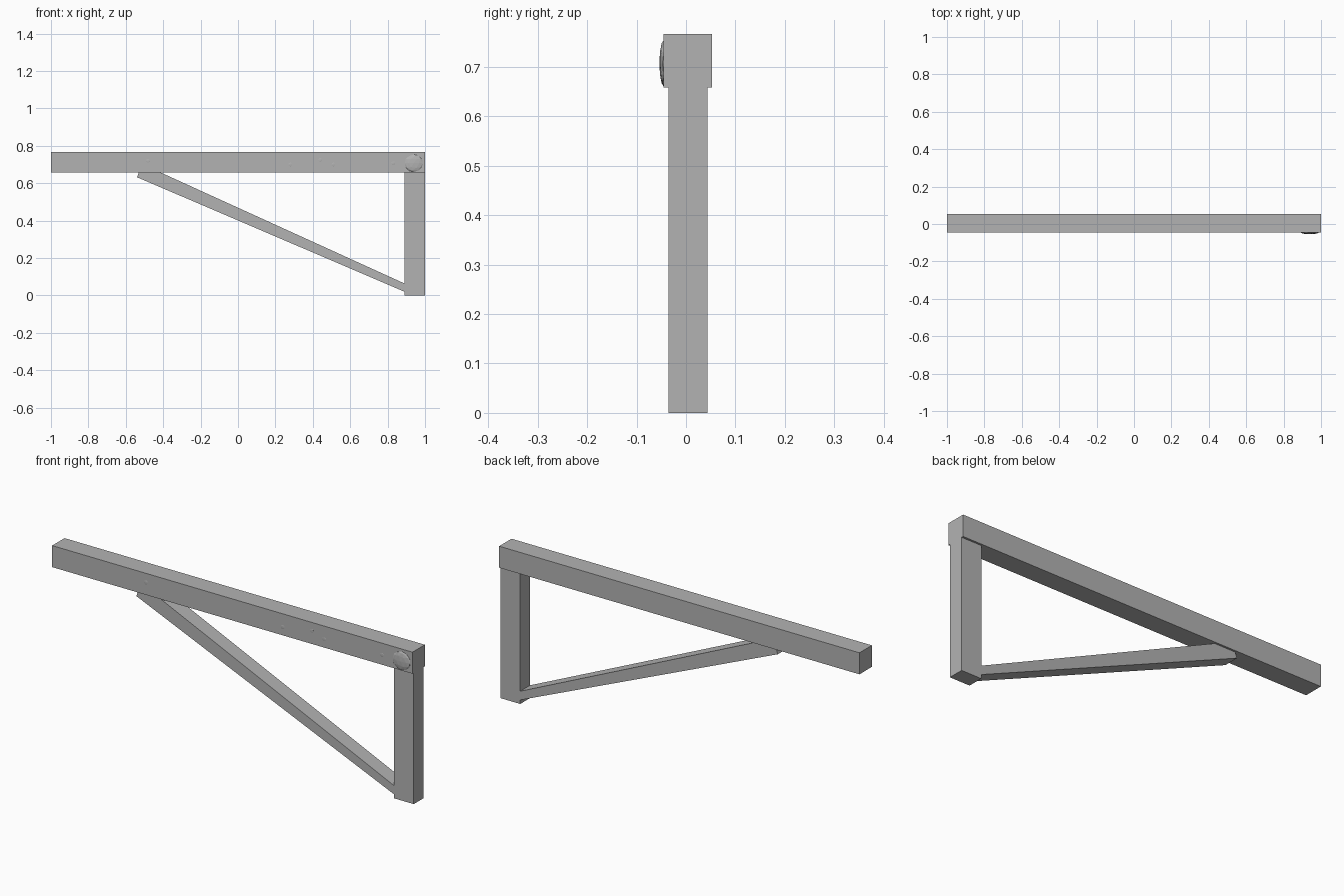
import bpy, bmesh, math
from mathutils import Matrix, Vector

cube = bpy.data.objects.get("Cube")
if cube:
    bpy.data.objects.remove(cube)

# Single grey finish
grey = bpy.data.materials.new("plain grey")
grey.use_nodes = True
colour = (0.45, 0.45, 0.45, 1)
grey.diffuse_color = colour
grey.node_tree.nodes["Principled BSDF"].inputs["Base Color"].default_value = colour


def finish(name, bm):
    bmesh.ops.recalc_face_normals(bm, faces=bm.faces)
    mesh = bpy.data.meshes.new(name)
    bm.to_mesh(mesh)
    bm.free()
    mesh.materials.append(grey)
    obj = bpy.data.objects.new(name, mesh)
    bpy.context.collection.objects.link(obj)
    return obj


def timber(name, outline, y0, y1):
    """Extrude an x-z outline from front y0 to back y1."""
    bm = bmesh.new()
    face = bm.faces.new([bm.verts.new((x, y0, z)) for x, z in outline])
    out = bmesh.ops.extrude_face_region(bm, geom=[face])
    moved = [v for v in out["geom"] if isinstance(v, bmesh.types.BMVert)]
    bmesh.ops.translate(bm, verts=moved, vec=(0, y1 - y0, 0))
    return finish(name, bm)


def rect(x0, x1, z0, z1):
    return [(x0, z0), (x1, z0), (x1, z1), (x0, z1)]


BEAM_FRONT, BEAM_BACK, BEAM_LOW, BEAM_TOP = -0.045, 0.053, 0.658, 0.766
POST_FRONT, POST_BACK = -0.035, 0.043

# Main timbers
timber("top_beam", rect(-1, 1, BEAM_LOW, BEAM_TOP), BEAM_FRONT, BEAM_BACK)
timber("post", rect(0.89, 1, 0, BEAM_LOW), POST_FRONT, POST_BACK)
timber("diagonal_brace",
       [(-0.54, 0.632), (0.89, 0.02), (0.89, 0.064), (-0.415, BEAM_LOW),
        (-0.53, BEAM_LOW)], POST_FRONT, POST_BACK)


# Shallow raised knots on the beam's front face
def knot(name, x, z, rx, rz, depth):
    bm = bmesh.new()
    place = Matrix.Translation((x, BEAM_FRONT, z)) @ Matrix.Diagonal((rx, depth, rz, 1))
    bmesh.ops.create_icosphere(bm, subdivisions=2, radius=1, matrix=place)
    bmesh.ops.bisect_plane(bm, geom=bm.verts[:] + bm.edges[:] + bm.faces[:],
                           plane_co=(0, BEAM_FRONT, 0), plane_no=(0, 1, 0),
                           clear_outer=True)
    return finish(name, bm)


knot("large_knot", 0.94, 0.707, 0.05, 0.047, 0.009)
for i, (x, z) in enumerate([(-0.48, 0.72), (0.28, 0.7), (0.44, 0.724),
                            (0.51, 0.7), (0.83, 0.707)]):
    knot(f"small_knot_{i + 1}", x, z, 0.01, 0.01, 0.001)
